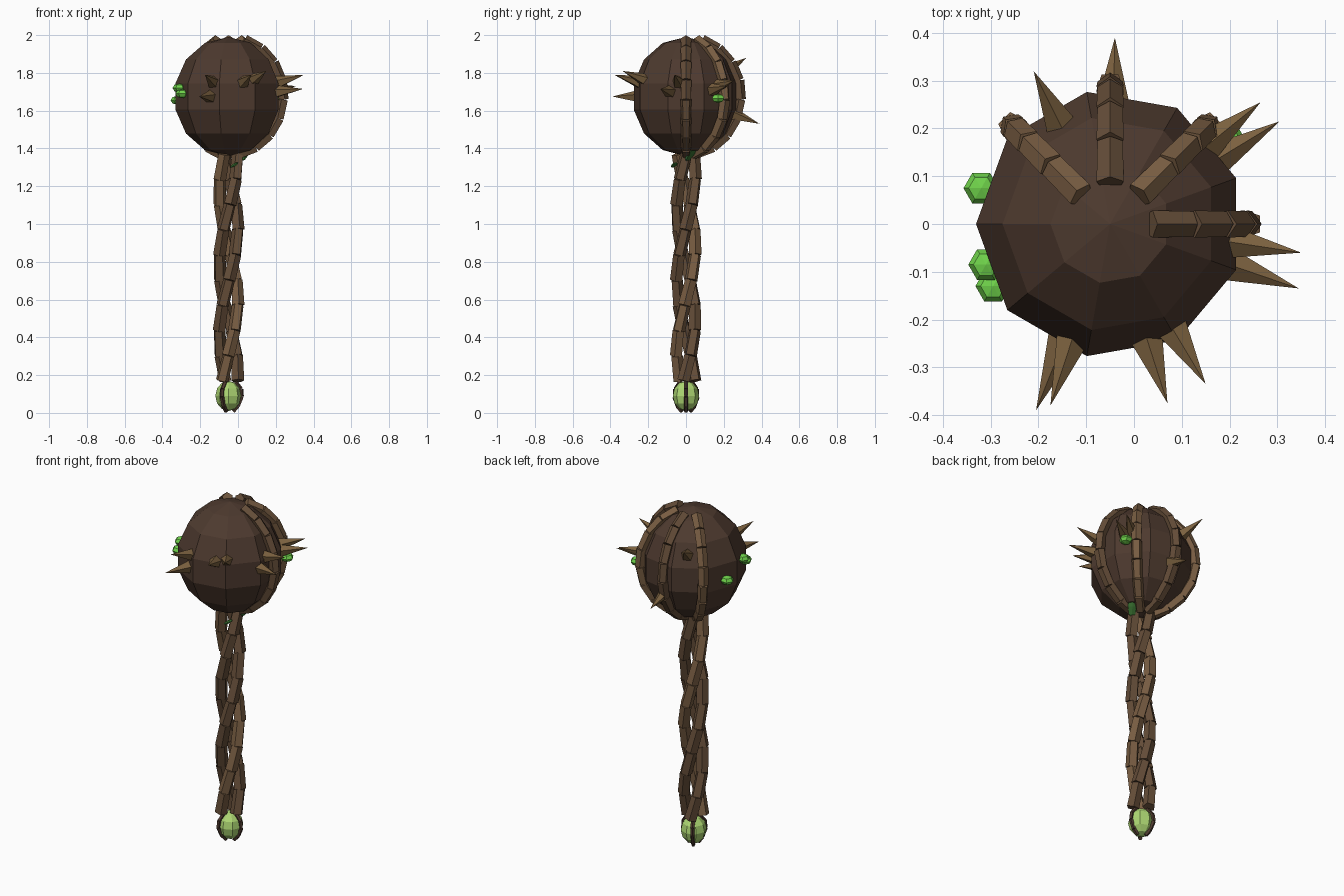
import bpy, bmesh, math
from mathutils import Vector, Matrix

if "Cube" in bpy.data.objects:
    bpy.data.objects.remove(bpy.data.objects["Cube"])

CX = -0.05
BALL = Vector((CX, 0, 1.675))


def material(name, rgb):
    m = bpy.data.materials.new(name)
    m.diffuse_color = (*rgb, 1)
    m.use_nodes = True
    m.node_tree.nodes["Principled BSDF"].inputs["Base Color"].default_value = m.diffuse_color
    return m


BARK = material("dark_bark", (0.075, 0.042, 0.028))
VINE = material("vine_wood", (0.13, 0.075, 0.04))
PALE = material("pale_vine_wood", (0.19, 0.11, 0.055))
THORN = material("thorn_wood", (0.20, 0.12, 0.05))
BUD = material("bud_green", (0.16, 0.65, 0.07))
LEAF = material("leaf_green", (0.04, 0.16, 0.03))
POMMEL = material("pommel_green", (0.42, 0.68, 0.17))


def finish(name, bm, mat):
    me = bpy.data.meshes.new(name)
    bm.to_mesh(me)
    bm.free()
    me.materials.append(mat)
    ob = bpy.data.objects.new(name, me)
    bpy.context.collection.objects.link(ob)
    return ob


def add_cone(bm, p, q, r1, r2, sides):
    d = q - p
    m = Matrix.Translation((p + q) / 2) @ d.to_track_quat('Z', 'Y').to_matrix().to_4x4()
    bmesh.ops.create_cone(bm, cap_ends=True, segments=sides, radius1=r1, radius2=r2,
                          depth=d.length, matrix=m)


def segmented_vine(name, pts, radius, mat, sides=5):
    bm = bmesh.new()
    for p, q in zip(pts, pts[1:]):
        add_cone(bm, p, q, radius, radius * 0.93, sides)
    return finish(name, bm, mat)


def ball(name, loc, scale, seg, rings, mat, rot=Matrix.Identity(4)):
    bm = bmesh.new()
    m = Matrix.Translation(loc) @ rot @ Matrix.Diagonal((*scale, 1))
    bmesh.ops.create_uvsphere(bm, u_segments=seg, v_segments=rings, radius=1, matrix=m)
    return finish(name, bm, mat)


# Club head
ball("club_head", BALL, (0.288, 0.288, 0.315), 9, 7, BARK,
     Matrix.Rotation(math.radians(10), 4, 'Z'))

# Vines hugging the back and right of the head
for i, az in enumerate((0, 45, 90, 135)):
    a = math.radians(az)
    pts = []
    for k in range(9):
        t = math.radians(17 + k * 152 / 8)
        pts.append(BALL + Vector((0.29 * math.sin(t) * math.cos(a),
                                  0.29 * math.sin(t) * math.sin(a),
                                  0.312 * math.cos(t))))
    segmented_vine(f"head_vine_{i}", pts, 0.03, PALE if i % 2 else VINE)

# Three twisted strands forming the handle
for i in range(3):
    pts = []
    for k in range(10):
        z = 0.17 + k * 1.2 / 9
        a = math.radians(-90 + 120 * i) + (z - 0.31) / 1.15 * math.tau
        pts.append(Vector((CX + 0.05 * math.cos(a), 0.05 * math.sin(a), z)))
    segmented_vine(f"handle_strand_{i}", pts, 0.035, (PALE, VINE, VINE)[i])

# Thorns, given by their tips
tips = [(0.35, -0.06, 1.79), (0.345, -0.135, 1.715), (0.15, -0.335, 1.81),
        (0.07, -0.375, 1.79), (-0.205, -0.39, 1.675), (-0.175, -0.38, 1.79),
        (-0.21, 0.32, 1.88), (-0.04, 0.39, 1.53), (0.265, 0.255, 1.76),
        (0.305, 0.215, 1.73)]
for i, tip in enumerate(tips):
    tip = Vector(tip)
    base = BALL + (tip - BALL).normalized() * 0.26
    bm = bmesh.new()
    add_cone(bm, base, tip, 0.037, 0, 5)
    finish(f"thorn_{i}", bm, THORN)

# Small buds on the head
for i, p in enumerate([(-0.32, 0.075, 1.655), (-0.31, -0.085, 1.72),
                       (-0.295, -0.13, 1.69), (0.2, 0.17, 1.665)]):
    ball(f"bud_{i}", p, (0.037, 0.037, 0.024), 6, 4, BUD, Matrix.Rotation(math.pi / 6, 4, 'Z'))

# Leaves at the collar
for i, (p, q, w) in enumerate([((0.015, 0.0, 1.33), (0.06, 0.06, 1.425), 0.028),
                               ((-0.04, -0.075, 1.3), (0.0, -0.05, 1.325), 0.016)]):
    p, q = Vector(p), Vector(q)
    rot = (q - p).to_track_quat('Z', 'Y').to_matrix().to_4x4()
    ball(f"leaf_{i}", (p + q) / 2, (w, w * 0.5, (q - p).length / 2), 6, 4, LEAF, rot)

# Pommel with three bark ribs
ball("pommel", (CX, 0, 0.09), (0.07, 0.07, 0.08), 8, 6, POMMEL)
for i in range(3):
    a = math.tau * i / 3
    pts = [Vector((CX + r * math.cos(a), r * math.sin(a), z))
           for r, z in ((0.035, 0.165), (0.066, 0.125), (0.07, 0.085), (0.05, 0.035), (0.025, 0.008))]
    segmented_vine(f"pommel_rib_{i}", pts, 0.012, BARK)
